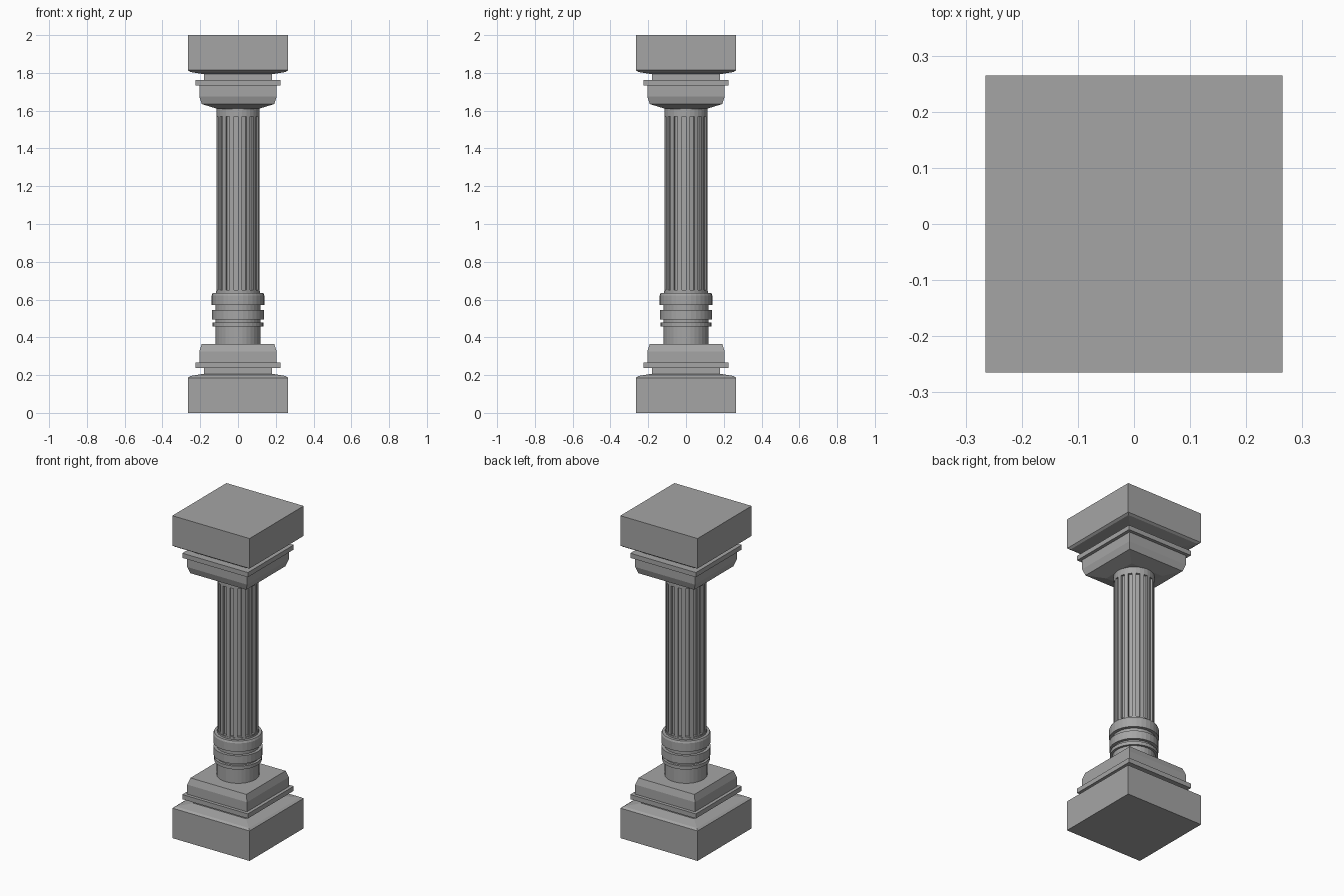
import bpy, bmesh
from math import pi, sin, cos, sqrt

if "Cube" in bpy.data.objects:
    bpy.data.objects.remove(bpy.data.objects["Cube"])

# Dark grey stone
stone = bpy.data.materials.new("dark_stone")
stone.diffuse_color = (0.376, 0.376, 0.376, 1)
stone.use_nodes = True
stone.node_tree.nodes["Principled BSDF"].inputs["Base Color"].default_value = stone.diffuse_color


def lathe(name, profile, sides=32, square=False, flute_band=None):
    """Closed solid from (half width, z) pairs; square=True gives a four-sided stack."""
    if square:
        sides = 4
    scale = sqrt(2) if square else 1
    offset = pi / 4 if square else 0
    bm = bmesh.new()
    rings = []
    for r, z in profile:
        rings.append([bm.verts.new((r * scale * cos(offset + 2 * pi * i / sides),
                                    r * scale * sin(offset + 2 * pi * i / sides), z))
                      for i in range(sides)])
    flutes = []
    for k, (low, high) in enumerate(zip(rings, rings[1:])):
        for i in range(sides):
            j = (i + 1) % sides
            face = bm.faces.new((low[i], low[j], high[j], high[i]))
            if k == flute_band and i % 2:
                flutes.append(face)
    bm.faces.new(rings[0][::-1])
    bm.faces.new(rings[-1])
    bm.normal_update()
    # Sunken flutes on every second side
    if flutes:
        bmesh.ops.inset_individual(bm, faces=flutes, thickness=0.002, depth=0)
        bm.normal_update()
        for f in flutes:
            push = f.normal * -0.010
            bmesh.ops.translate(bm, verts=f.verts[:], vec=push)
    bmesh.ops.recalc_face_normals(bm, faces=bm.faces[:])
    mesh = bpy.data.meshes.new(name)
    bm.to_mesh(mesh)
    bm.free()
    mesh.materials.append(stone)
    ob = bpy.data.objects.new(name, mesh)
    bpy.context.collection.objects.link(ob)
    return ob


# Square stack shared by the base and, upside down, the capital
stack = [(0.265, 0), (0.265, 0.186), (0.252, 0.195), (0.18, 0.207),
         (0.18, 0.237), (0.225, 0.237), (0.225, 0.266), (0.205, 0.266),
         (0.205, 0.325), (0.192, 0.365)]
lathe("base", stack, square=True)

# Capital with a shallow taper down to the shaft
capital = [(r, 2 - z) for r, z in stack][::-1]
lathe("capital", [(0.11, 1.61)] + capital, square=True)

# Plain lower drum
lathe("lower_drum", [(0.12, 0.36), (0.12, 0.60)])

# Ring mouldings
lathe("lower_ring", [(0.134, 0.457), (0.134, 0.478)])
lathe("middle_ring", [(0.138, 0.494), (0.138, 0.544)])
lathe("upper_ring", [(0.139, 0.57), (0.139, 0.622), (0.134, 0.634)])
lathe("shaft_collar", [(0.117, 0.63), (0.117, 0.645)])

# Fluted shaft
lathe("fluted_shaft", [(0.115, 0.60), (0.115, 0.65), (0.115, 1.57), (0.115, 1.625)],
      flute_band=1)
